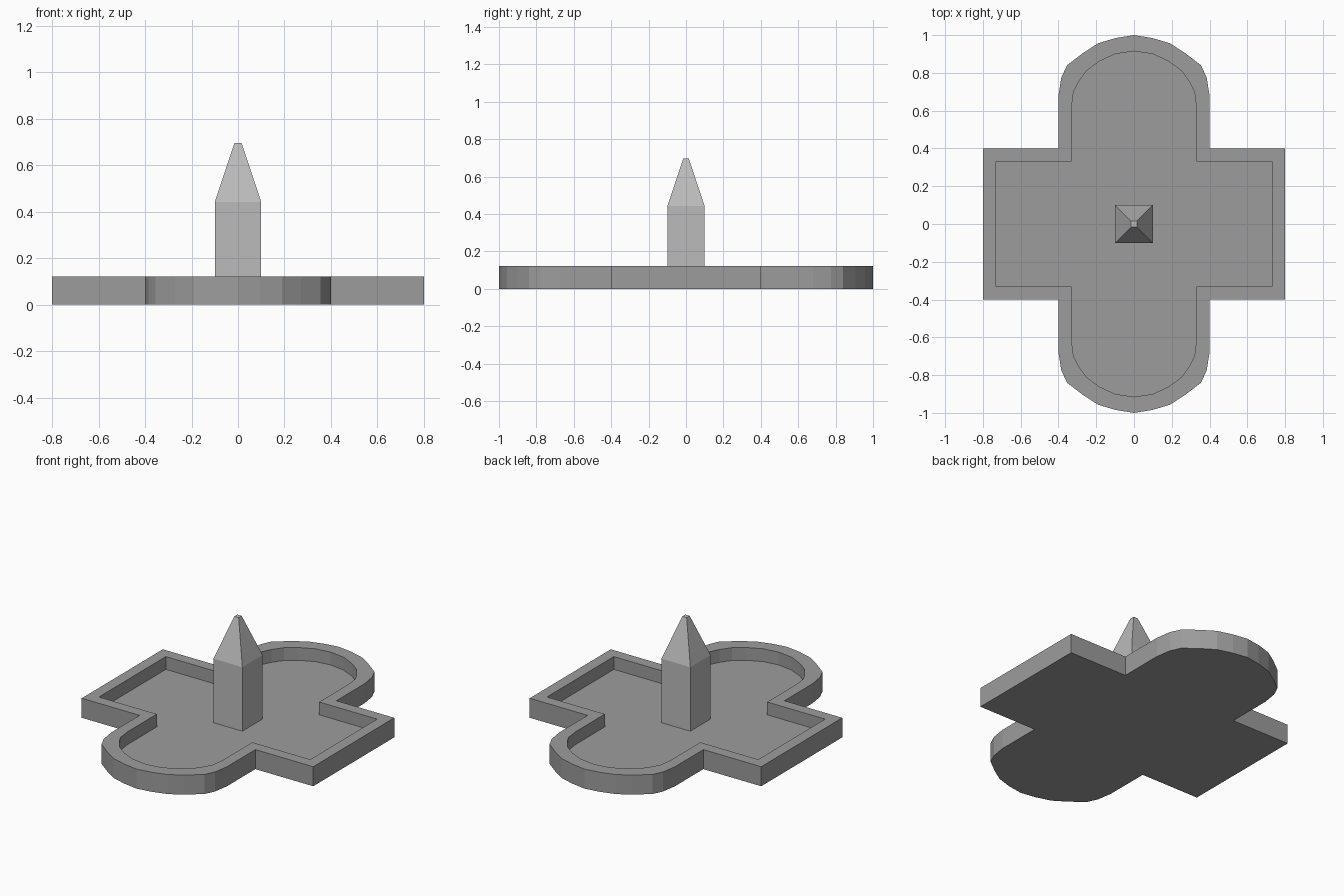
import bpy, bmesh

if "Cube" in bpy.data.objects:
    bpy.data.objects.remove(bpy.data.objects["Cube"])


def material(name, rgb):
    m = bpy.data.materials.new(name)
    m.diffuse_color = (*rgb, 1)
    m.use_nodes = True
    m.node_tree.nodes["Principled BSDF"].inputs["Base Color"].default_value = m.diffuse_color
    return m


def full_loop(quarter):
    """Mirror a quarter outline (ending on the y axis) into a closed loop."""
    half = quarter + [(-x, y) for x, y in reversed(quarter[:-1])]
    return half + [(-x, -y) for x, y in half]


def loft(name, rings, mat):
    """Join stacked rings of (points, z) with quads and cap both ends."""
    bm = bmesh.new()
    loops = [[bm.verts.new((x, y, z)) for x, y in pts] for pts, z in rings]
    for a, b in zip(loops, loops[1:]):
        n = len(a)
        for i in range(n):
            j = (i + 1) % n
            bm.faces.new((a[i], a[j], b[j], b[i]))
    bm.faces.new(list(reversed(loops[0])))
    bm.faces.new(loops[-1])
    me = bpy.data.meshes.new(name)
    bm.to_mesh(me)
    bm.free()
    me.materials.append(mat)
    ob = bpy.data.objects.new(name, me)
    bpy.context.collection.objects.link(ob)
    return ob


def square(r):
    return [(r, -r), (r, r), (-r, r), (-r, -r)]


stone = material("grey stone", (0.34, 0.335, 0.34))
light_stone = material("light grey stone", (0.50, 0.50, 0.50))

# Basin: square side arms, rounded front and back lobes, recessed floor
outer = full_loop([(0.8, 0.4), (0.4, 0.4), (0.4, 0.68), (0.385, 0.775),
                   (0.355, 0.84), (0.27, 0.905), (0.19, 0.957),
                   (0.095, 0.985), (0, 1)])
inner = full_loop([(0.73, 0.33), (0.33, 0.33), (0.33, 0.62), (0.32, 0.70),
                   (0.295, 0.75), (0.25, 0.812), (0.185, 0.86),
                   (0.10, 0.90), (0, 0.915)])
loft("fountain_basin",
     [(outer, 0), (outer, 0.122), (inner, 0.122), (inner, 0.042)], stone)

# Obelisk: square shaft with a tapered, blunt tip
loft("obelisk",
     [(square(0.1), 0.042), (square(0.1), 0.442), (square(0.015), 0.696)],
     light_stone)
